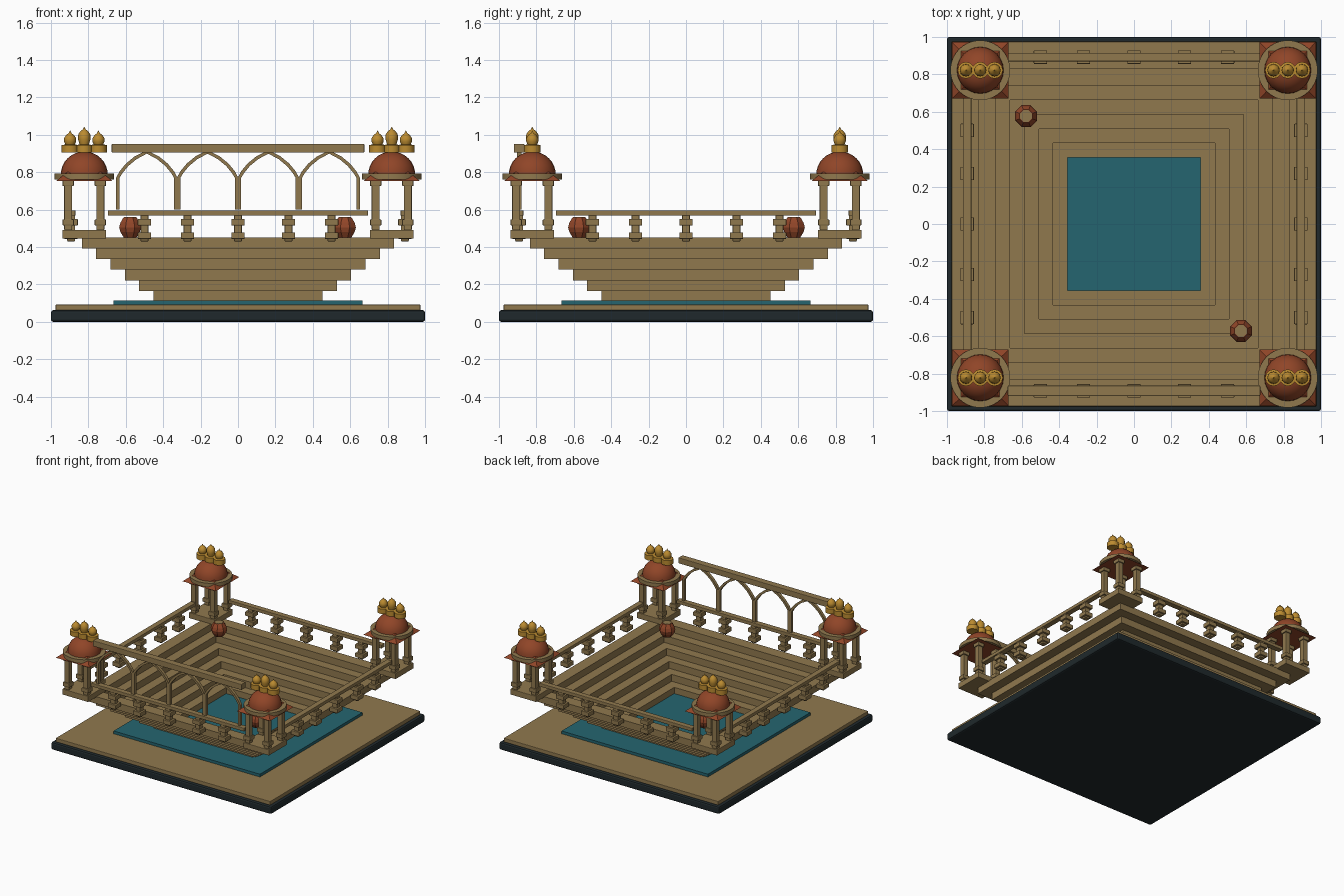
import bpy, bmesh, math
from mathutils import Matrix, Vector

if "Cube" in bpy.data.objects:
    bpy.data.objects.remove(bpy.data.objects["Cube"], do_unlink=True)


def material(name, rgb):
    m = bpy.data.materials.new(name)
    m.use_nodes = True
    m.diffuse_color = (*rgb, 1)
    m.node_tree.nodes["Principled BSDF"].inputs["Base Color"].default_value = (*rgb, 1)
    return m


SAND = material("sandstone", (0.28, 0.19, 0.076))
DARK = material("dark stone", (0.014, 0.022, 0.025))
WATER = material("teal water", (0.018, 0.13, 0.16))
RED = material("terracotta", (0.28, 0.06, 0.021))
GOLD = material("gold", (0.5, 0.26, 0.03))


def finish(bm, name, mat, smooth=False, bevel=0):
    bmesh.ops.recalc_face_normals(bm, faces=bm.faces)
    mesh = bpy.data.meshes.new(name)
    bm.to_mesh(mesh)
    bm.free()
    mesh.materials.append(mat)
    ob = bpy.data.objects.new(name, mesh)
    bpy.context.collection.objects.link(ob)
    if bevel:
        mod = ob.modifiers.new("soft edges", "BEVEL")
        mod.width, mod.segments = bevel, 2
    if smooth:
        bpy.ops.object.select_all(action="DESELECT")
        ob.select_set(True)
        bpy.context.view_layer.objects.active = ob
        bpy.ops.object.shade_smooth_by_angle(angle=math.radians(35))
    return ob


def add_box(bm, x, y, z0, z1, wx, wy):
    mat = Matrix.Translation((x, y, (z0 + z1) / 2)) @ Matrix.Diagonal((wx, wy, z1 - z0, 1))
    bmesh.ops.create_cube(bm, size=1, matrix=mat)


def box(name, mat, x, y, z0, z1, wx, wy, bevel=0):
    bm = bmesh.new()
    add_box(bm, x, y, z0, z1, wx, wy)
    return finish(bm, name, mat, bevel=bevel)


def lathe(name, mat, x, y, profile, sides=24, smooth=True, turn=0):
    # profile is a list of (radius, height) from bottom to top, capped at both ends
    bm = bmesh.new()
    rings = []
    for r, z in profile:
        angles = [turn + math.tau * i / sides for i in range(sides)]
        rings.append([bm.verts.new((x + r * math.cos(a), y + r * math.sin(a), z)) for a in angles])
    for low, high in zip(rings, rings[1:]):
        for i in range(sides):
            j = (i + 1) % sides
            bm.faces.new((low[i], low[j], high[j], high[i]))
    bm.faces.new(rings[0])
    bm.faces.new(rings[-1])
    return finish(bm, name, mat, smooth)


# Ground slabs and pool
box("base_slab", DARK, 0, 0, 0, 0.062, 2, 2, 0.012)
box("paving", SAND, 0, 0, 0.06, 0.092, 1.95, 1.95, 0.004)
box("water", WATER, 0, 0, 0.09, 0.115, 1.33, 1.33)

# Stepped basin: square rings widening upward
for i in range(6):
    outer = 0.452 + 0.0765 * i
    wide = 0.096
    z0 = 0.108 + 0.057 * i
    z1 = z0 + 0.058
    bm = bmesh.new()
    mid = outer - wide / 2
    for s in (-1, 1):
        add_box(bm, 0, s * mid, z0, z1, 2 * outer, wide)
        add_box(bm, s * mid, 0, z0, z1, wide, 2 * (outer - wide))
    finish(bm, f"step_ring_{i + 1}", SAND)

# Balustrades on the four sides
EDGE = 0.892
for side, name in enumerate(("front", "left", "back", "right")):
    rot = Matrix.Rotation(side * math.pi / 2, 4, "Z")
    bm = bmesh.new()
    add_box(bm, 0, -EDGE, 0.568, 0.596, 1.39, 0.046)
    for x in (-0.5, -0.27, 0, 0.27, 0.5):
        add_box(bm, x, -EDGE, 0.43, 0.57, 0.042, 0.042)
        for z0, z1 in ((0.443, 0.478), (0.515, 0.55)):
            add_box(bm, x, -EDGE, z0, z1, 0.072, 0.072)
    bm.transform(rot)
    finish(bm, name + "_balustrade", SAND, bevel=0.004)


# Corner pavilions
def pavilion(cx, cy, name):
    box(name + "_plinth", SAND, cx, cy, 0.445, 0.492, 0.235, 0.235, 0.004)
    bm = bmesh.new()
    for sx in (-1, 1):
        for sy in (-1, 1):
            x, y = cx + sx * 0.086, cy + sy * 0.086
            add_box(bm, x, y, 0.49, 0.768, 0.042, 0.042)
            for z0, z1 in ((0.515, 0.548), (0.725, 0.758)):
                add_box(bm, x, y, z0, z1, 0.06, 0.06)
    finish(bm, name + "_columns", SAND, bevel=0.004)
    lathe(name + "_eaves", RED, cx, cy, [(0.215, 0.752), (0.13, 0.8)], 4, False, math.pi / 4)
    lathe(name + "_roof_disc", SAND, cx, cy, [(0.16, 0.762), (0.16, 0.792)], 32)
    dome = [(0.125 * math.cos(a), 0.79 + 0.12 * math.sin(a))
            for a in (math.radians(11 * k) for k in range(9))]
    lathe(name + "_dome", RED, cx, cy, dome)
    for k in (-1, 0, 1):
        lift = 0.02 if k == 0 else 0
        tip = 1.022 + lift
        lathe(f"{name}_finial_{k + 2}", GOLD, cx + k * 0.076, cy,
              [(0.045, 0.905), (0.045, 0.945), (0.025, 0.948), (0.033, 0.965 + lift / 2),
               (0.032, 0.982 + lift), (0.02, 1.0 + lift), (0.008, 1.008 + lift), (0.001, tip)], 12)


for sx, xn in ((-1, "right"), (1, "left")):
    for sy, yn in ((-1, "front"), (1, "back")):
        pavilion(sx * 0.822, sy * 0.822, f"{yn}_{xn}_pavilion")

# Front screen: beam above four pointed arches
box("arch_beam", SAND, 0, -EDGE, 0.905, 0.952, 1.35, 0.055, 0.004)


def pointed_arch(name, cx):
    half = [(0.155, 0.6), (0.155, 0.77), (0.138, 0.8), (0.105, 0.84), (0.06, 0.877), (0, 0.908)]
    path = [(-x, z) for x, z in half] + [(x, z) for x, z in reversed(half[:-1])]
    bm = bmesh.new()
    rows = []
    for i, (x, z) in enumerate(path):
        a, b = path[max(i - 1, 0)], path[min(i + 1, len(path) - 1)]
        n = Vector((a[1] - b[1], b[0] - a[0])).normalized() * 0.009
        rows.append([bm.verts.new((cx + x + s * n.x, -EDGE + d, z + s * n.y))
                     for s, d in ((-1, -0.012), (1, -0.012), (1, 0.012), (-1, 0.012))])
    for p, q in zip(rows, rows[1:]):
        for i in range(4):
            j = (i + 1) % 4
            bm.faces.new((p[i], p[j], q[j], q[i]))
    bm.faces.new(rows[0])
    bm.faces.new(rows[-1])
    finish(bm, name, SAND)


for i in range(4):
    pointed_arch(f"arch_{i + 1}", (i - 1.5) * 0.325)

# Two clay pots on opposite corners
for x, y, name in ((-0.577, 0.577, "back_pot"), (0.572, -0.572, "front_pot")):
    lathe(name, RED, x, y, [(0.036, 0.45), (0.056, 0.48), (0.063, 0.505), (0.056, 0.53), (0.038, 0.558)],
          8, False, math.pi / 8)
    lathe(name + "_mouth", SAND, x, y, [(0.034, 0.555), (0.034, 0.56)], 8, False, math.pi / 8)
